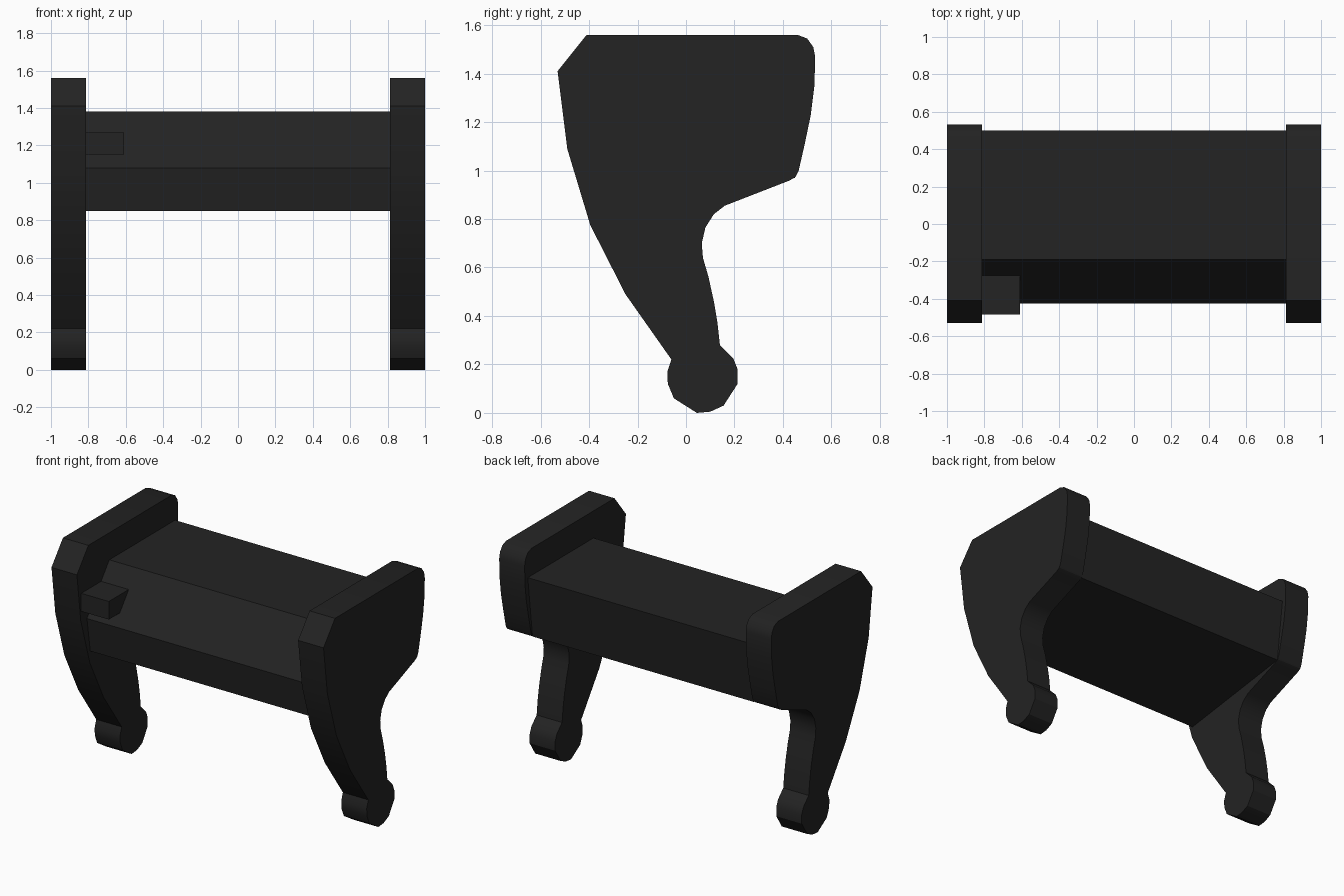
import bpy
import bmesh
import math
from mathutils import Vector

cube = bpy.data.objects.get("Cube")
if cube:
    bpy.data.objects.remove(cube, do_unlink=True)

# One charcoal finish for every part
charcoal = bpy.data.materials.new("charcoal")
charcoal.use_nodes = True
colour = (0.017, 0.017, 0.017, 1)
charcoal.diffuse_color = colour
charcoal.node_tree.nodes["Principled BSDF"].inputs["Base Color"].default_value = colour


def extrude_profile(name, profile, x0, x1, smooth=False):
    """Sweep a closed (y, z) outline along x from x0 to x1."""
    bm = bmesh.new()
    face = bm.faces.new([bm.verts.new((x0, y, z)) for y, z in profile])
    swept = bmesh.ops.extrude_face_region(bm, geom=[face])["geom"]
    verts = [g for g in swept if isinstance(g, bmesh.types.BMVert)]
    bmesh.ops.translate(bm, verts=verts, vec=Vector((x1 - x0, 0, 0)))
    bmesh.ops.recalc_face_normals(bm, faces=bm.faces)
    mesh = bpy.data.meshes.new(name)
    bm.to_mesh(mesh)
    bm.free()
    mesh.materials.append(charcoal)
    obj = bpy.data.objects.new(name, mesh)
    bpy.context.collection.objects.link(obj)
    if smooth:
        bpy.ops.object.select_all(action="DESELECT")
        obj.select_set(True)
        bpy.context.view_layer.objects.active = obj
        bpy.ops.object.shade_smooth_by_angle(angle=math.radians(30))
    return obj


# Side panel outline: wide top, tapering leg, round foot
top_and_back = [(-.53, 1.41), (-.41, 1.56), (.46, 1.56), (.5, 1.545),
                (.525, 1.51), (.533, 1.47), (.53, 1.35), (.515, 1.23),
                (.49, 1.11), (.465, 1), (.453, .975), (.43, .96)]
leg_back = [(.16, .855), (.115, .82), (.08, .765), (.065, .7), (.07, .64),
            (.093, .56), (.115, .46), (.13, .37), (.14, .28)]
foot = [(.155, .265), (.195, .225), (.213, .18), (.213, .12), (.155, .03),
        (.1, .005), (.045, 0), (-.05, .06), (-.075, .12), (-.077, .17),
        (-.06, .22)]
leg_front = [(-.25, .49), (-.395, .775), (-.49, 1.09)]
outline = top_and_back + leg_back + foot + leg_front

inner, outer = 0.813, 1.0
for side, sign in (("left", 1), ("right", -1)):
    extrude_profile(side + "_side_panel", outline, sign * inner, sign * outer, True)

# Faceted body between the panels
body = [(-.19, 1.38), (.5, 1.38), (.45, .97), (-.39, .85), (-.425, 1.08)]
extrude_profile("body", body, -inner, inner)

# Small block on the sloping front, beside the right panel
block = [(-.485, 1.15), (-.485, 1.27), (-.26, 1.27), (-.26, 1.15)]
extrude_profile("front_block", block, -inner, -.61)
